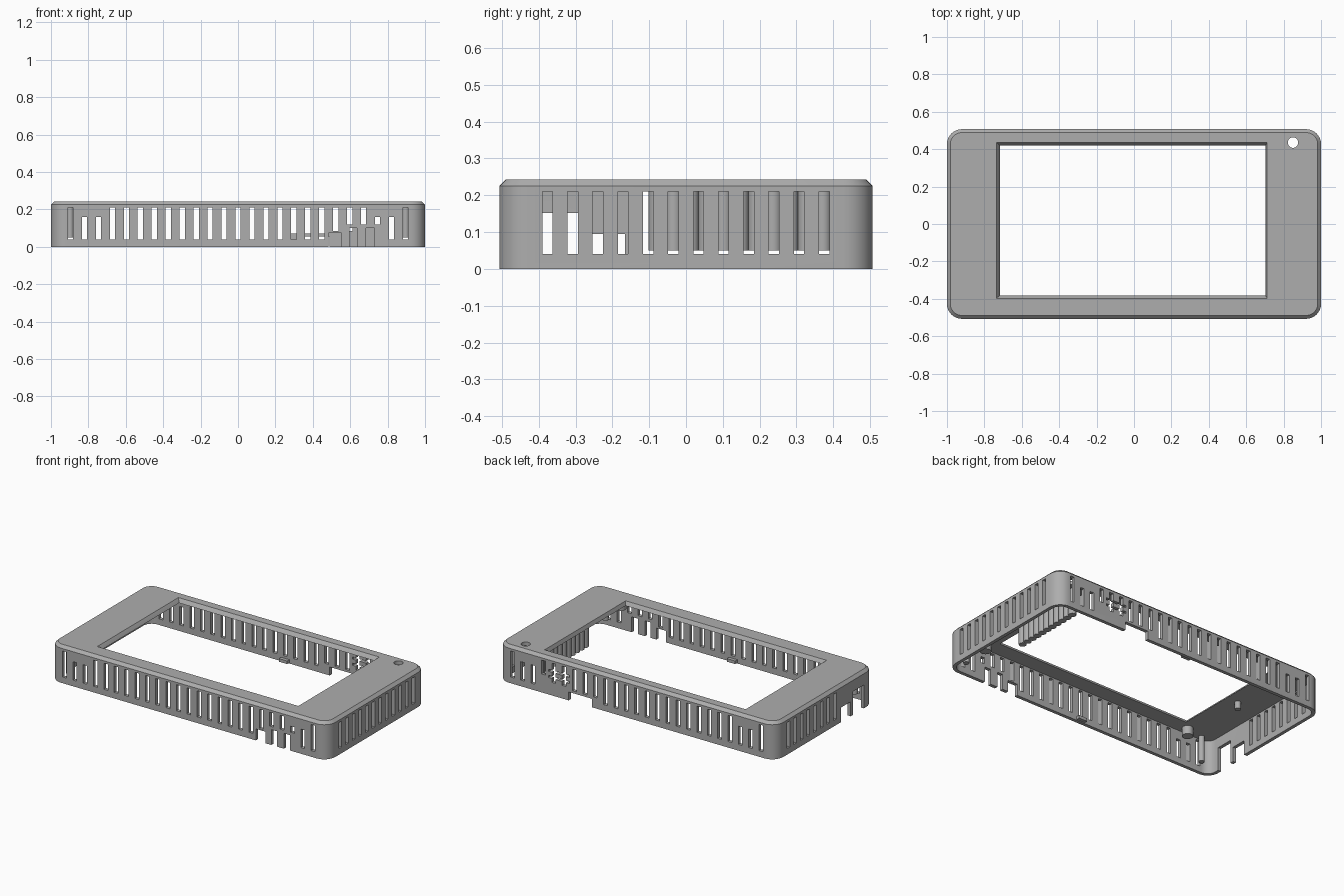
import bpy, bmesh, math

cube = bpy.data.objects.get("Cube")
if cube:
    bpy.data.objects.remove(cube, do_unlink=True)

grey = bpy.data.materials.new("grey plastic")
grey.use_nodes = True
color = (0.42, 0.42, 0.42, 1)
grey.diffuse_color = color
grey.node_tree.nodes["Principled BSDF"].inputs["Base Color"].default_value = color

HX, HY, H, WALL, RADIUS, CHAMFER = 1.0, 0.507, 0.243, 0.022, 0.08, 0.018


def make(name, bm):
    bmesh.ops.recalc_face_normals(bm, faces=bm.faces[:])
    mesh = bpy.data.meshes.new(name)
    bm.to_mesh(mesh)
    bm.free()
    ob = bpy.data.objects.new(name, mesh)
    bpy.context.collection.objects.link(ob)
    mesh.materials.append(grey)
    return ob


def loft(name, loops):
    """Closed solid through matching loops of points."""
    bm = bmesh.new()
    rings = [[bm.verts.new(p) for p in loop] for loop in loops]
    n = len(rings[0])
    for a, b in zip(rings, rings[1:]):
        for i in range(n):
            j = (i + 1) % n
            bm.faces.new((a[i], a[j], b[j], b[i]))
    bm.faces.new(rings[0])
    bm.faces.new(rings[-1])
    return make(name, bm)


def rounded(inset, z):
    r = RADIUS - inset
    points = []
    for k, (sx, sy) in enumerate(((1, 1), (-1, 1), (-1, -1), (1, -1))):
        for s in range(9):
            a = math.pi / 2 * (k + s / 8)
            points.append((sx * (HX - RADIUS) + r * math.cos(a),
                           sy * (HY - RADIUS) + r * math.sin(a), z))
    return points


def rect(x0, x1, y0, y1, z):
    return [(x0, y0, z), (x1, y0, z), (x1, y1, z), (x0, y1, z)]


def circle(x, y, r, z, n=20):
    return [(x + r * math.cos(2 * math.pi * i / n),
             y + r * math.sin(2 * math.pi * i / n), z) for i in range(n)]


def post(name, x, y, r, z0, z1):
    return loft(name, [circle(x, y, r, z0), circle(x, y, r, z1)])


def block(name, x0, x1, y0, y1, z0, z1):
    return loft(name, [rect(x0, x1, y0, y1, z0), rect(x0, x1, y0, y1, z1)])


def cut(target, cutter):
    mod = target.modifiers.new(cutter.name, "BOOLEAN")
    mod.operation = "DIFFERENCE"
    mod.solver = "EXACT"
    mod.use_self = True
    mod.object = cutter
    cutter.hide_render = True
    cutter.hide_viewport = True
    cutter.display_type = "WIRE"


# Shell with chamfered top and open underside
case = loft("case_shell", [rounded(0, 0), rounded(0, H - CHAMFER), rounded(CHAMFER, H)])
cut(case, loft("cavity_cutter", [rounded(WALL, -0.05), rounded(WALL, H - 0.024)]))

# Screen window with sloping edges, and the round top hole
cut(case, loft("window_cutter", [
    rect(-0.712, 0.697, -0.375, 0.412, H - 0.04),
    rect(-0.718, 0.703, -0.383, 0.42, H - 0.022),
    rect(-0.735, 0.712, -0.397, 0.437, H),
    rect(-0.735, 0.712, -0.397, 0.437, H + 0.05)]))
cut(case, post("top_hole_cutter", 0.85, 0.435, 0.028, 0.18, 0.3))

# Openings listed per wall as centre, width, bottom, top
LOW, TOP, MID = 0.04, 0.21, 0.16
front = [(0.518, 0.07, -0.05, 0.075), (0.615, 0.04, -0.05, 0.1), (0.708, 0.045, -0.05, 0.1)]
back = [(0.405, 0.17, -0.05, 0.055), (0.56, 0.15, 0.11, 0.124), (0.56, 0.15, 0.15, 0.164)]
left = []
right = [(-0.215, 0.1, -0.05, 0.095), (-0.345, 0.11, -0.05, 0.152)]
for i in range(25):
    x = -0.895 + i * 0.0746
    top = MID if i in (1, 2, 22, 23) else TOP
    low_front = {19: 0.085, 20: 0.12, 21: 0.12, 22: 0.12}.get(i, LOW)
    low_back = {16: 0.07, 17: 0.07, 18: 0.07, 19: 0.085, 20: 0.085, 21: 0.12}.get(i, LOW)
    front.append((x, 0.028, low_front, top))
    back.append((x, 0.028, low_back, top))
for i in range(12):
    y = -0.376 + i * 0.0683
    left.append((y, 0.028, LOW, TOP))
    if i > 3:
        right.append((y, 0.028, LOW, TOP))


def wall_cutter(name, openings, side, along_x):
    edge = HY if along_x else HX
    d0, d1 = sorted((side * (edge - WALL - 0.015), side * (edge + 0.03)))
    bm = bmesh.new()
    for c, w, z0, z1 in openings:
        cube = bmesh.ops.create_cube(bm, size=1)["verts"]
        for v in cube:
            a = c + v.co.x * w
            d = (d0 + d1) / 2 + v.co.y * (d1 - d0)
            z = (z0 + z1) / 2 + v.co.z * (z1 - z0)
            v.co = (a, d, z) if along_x else (d, a, z)
    cut(case, make(name, bm))


wall_cutter("front_slots_cutter", front, -1, True)
wall_cutter("back_slots_cutter", back, 1, True)
wall_cutter("left_slots_cutter", left, 1, False)
wall_cutter("right_slots_cutter", right, -1, False)

# Apply the cuts and smooth only the rounded corners
depsgraph = bpy.context.evaluated_depsgraph_get()
mesh = bpy.data.meshes.new_from_object(case.evaluated_get(depsgraph))
case.modifiers.clear()
case.data = mesh
for ob in list(bpy.context.collection.objects):
    if ob.name.endswith("_cutter"):
        bpy.data.objects.remove(ob, do_unlink=True)

# Row of round pegs under the top plate
parts = [case]
for i in range(11):
    parts.append(post("inner_peg", 0.783, -0.078 + i * 0.045, 0.0235, 0.05, 0.222))

# Corner posts, standoffs and small clips
for s in (-1, 1):
    parts.append(post("corner_post", s * 0.897, -0.455, 0.018, 0.05, 0.222))
    parts.append(post("standoff", s * 0.77, -0.43, 0.033, 0.165, 0.222))
    y0, y1 = sorted((s * (HY - 0.015), s * (HY - 0.045)))
    parts.append(block("wall_clip", -0.03, 0.03, y0, y1, 0.005, 0.025))
parts.append(post("locating_pin", -0.8, -0.01, 0.018, 0.17, 0.222))

bpy.ops.object.select_all(action="DESELECT")
for ob in parts:
    ob.select_set(True)
bpy.context.view_layer.objects.active = case
bpy.ops.object.shade_smooth_by_angle(angle=math.radians(25))
